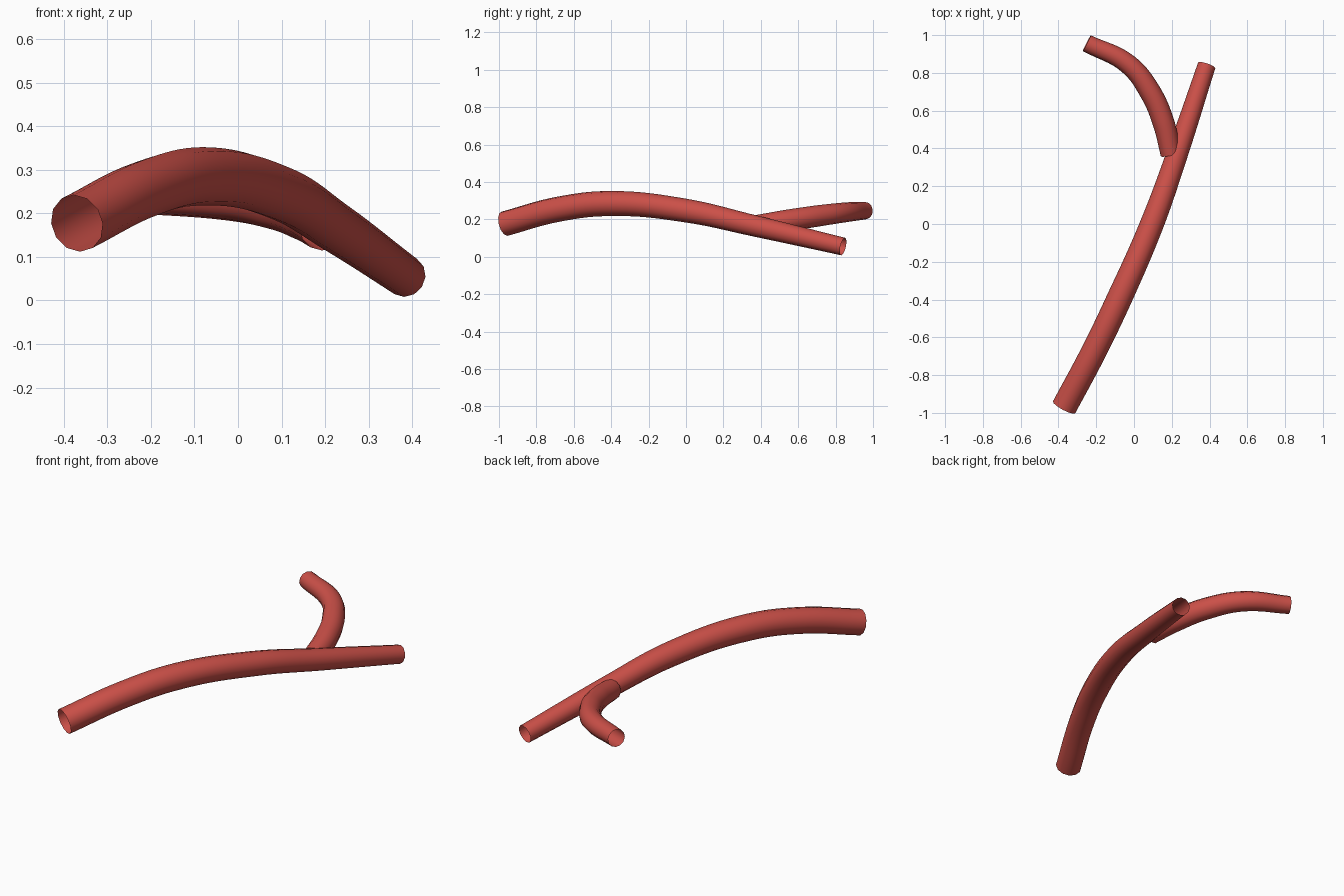
import bpy

if "Cube" in bpy.data.objects:
    bpy.data.objects.remove(bpy.data.objects["Cube"])

red = bpy.data.materials.new("vessel_red")
red.diffuse_color = (0.60, 0.08, 0.065, 1)
red.use_nodes = True
red.node_tree.nodes["Principled BSDF"].inputs["Base Color"].default_value = red.diffuse_color


def tube(name, points, steps):
    """Open, tapering 12-sided tube through (x, y, z, radius) points."""
    cu = bpy.data.curves.new(name, 'CURVE')
    cu.dimensions = '3D'
    cu.bevel_depth = 1.0
    cu.bevel_resolution = 4
    cu.resolution_u = steps
    cu.use_fill_caps = False
    sp = cu.splines.new('BEZIER')
    sp.bezier_points.add(len(points) - 1)
    for bp, (x, y, z, r) in zip(sp.bezier_points, points):
        bp.co = (x, y, z)
        bp.radius = r
        bp.handle_left_type = bp.handle_right_type = 'AUTO'
    sp.use_smooth = True
    cu.materials.append(red)
    ob = bpy.data.objects.new(name, cu)
    bpy.context.collection.objects.link(ob)
    bpy.ops.object.select_all(action='DESELECT')
    ob.select_set(True)
    bpy.context.view_layer.objects.active = ob
    bpy.ops.object.convert(target='MESH')
    bpy.ops.object.shade_smooth()
    return bpy.context.object


# Long main vessel, arching up and then down
tube("main_vessel", [
    (-0.37, -0.97, 0.177, 0.067),
    (-0.215, -0.68, 0.255, 0.067),
    (-0.08, -0.40, 0.285, 0.067),
    (0.095, 0.0, 0.247, 0.063),
    (0.225, 0.36, 0.167, 0.057),
    (0.385, 0.84, 0.055, 0.048),
], 8)

# Side branch curling off the main vessel
tube("side_branch", [
    (0.195, 0.37, 0.168, 0.054),
    (0.155, 0.54, 0.194, 0.058),
    (0.085, 0.70, 0.218, 0.057),
    (-0.03, 0.845, 0.237, 0.053),
    (-0.25, 0.957, 0.247, 0.047),
], 8)
